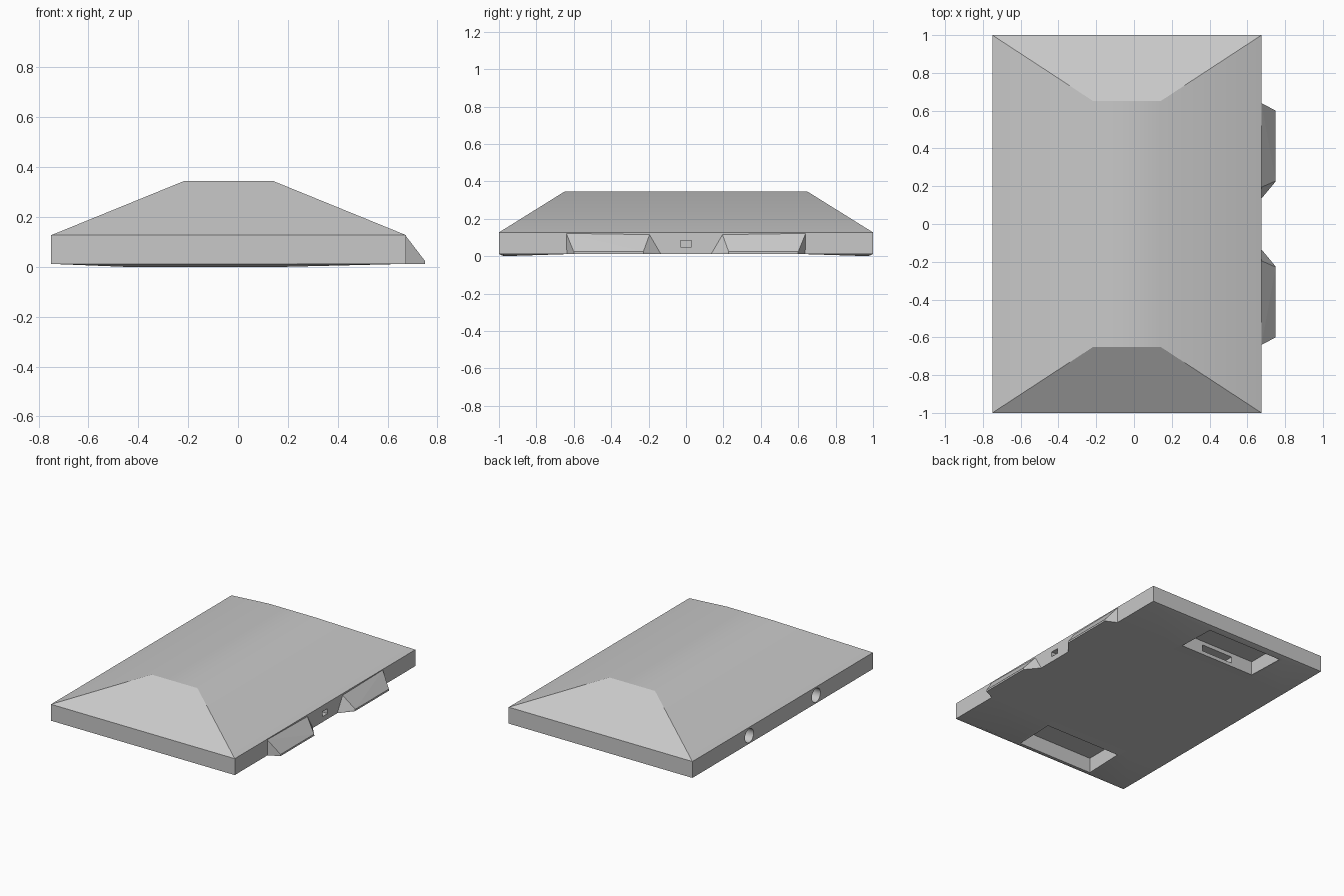
import bpy, bmesh, math
from mathutils import Matrix, Vector

cube = bpy.data.objects.get("Cube")
if cube:
    bpy.data.objects.remove(cube, do_unlink=True)

grey = bpy.data.materials.new("light_grey")
grey.use_nodes = True
color = (0.58, 0.58, 0.58, 1)
grey.diffuse_color = color
grey.node_tree.nodes["Principled BSDF"].inputs["Base Color"].default_value = color


def make_object(name, bm):
    bmesh.ops.recalc_face_normals(bm, faces=bm.faces)
    mesh = bpy.data.meshes.new(name)
    bm.to_mesh(mesh)
    bm.free()
    mesh.materials.append(grey)
    obj = bpy.data.objects.new(name, mesh)
    bpy.context.collection.objects.link(obj)
    return obj


def select_only(obj):
    bpy.ops.object.select_all(action='DESELECT')
    obj.select_set(True)
    bpy.context.view_layer.objects.active = obj


def cut(target, cutter):
    cutter.hide_render = True
    mod = target.modifiers.new("cut", 'BOOLEAN')
    mod.operation = 'DIFFERENCE'
    mod.solver = 'EXACT'
    mod.object = cutter
    select_only(target)
    bpy.ops.object.modifier_apply(modifier=mod.name)
    bpy.data.objects.remove(cutter, do_unlink=True)


def box(name, low, high):
    bm = bmesh.new()
    low, high = Vector(low), Vector(high)
    size = high - low
    mat = Matrix.Translation((low + high) / 2) @ Matrix.Diagonal((*size, 1))
    bmesh.ops.create_cube(bm, size=1, matrix=mat)
    return make_object(name, bm)


LEFT, RIGHT, BASE, EAVE, TOP = -0.75, 0.675, 0.012, 0.127, 0.345

# Housing: slightly bulged underside, upright walls, hipped roof
bm = bmesh.new()
xs = [LEFT, -0.45, 0.18, RIGHT]
ys = [-1, -0.975, -0.6, 0.6, 0.975, 1]
grid = [[bm.verts.new((x, y, 0 if x in xs[1:3] and abs(y) == 0.975 else BASE))
         for y in ys] for x in xs]
for i in range(len(xs) - 1):
    for j in range(len(ys) - 1):
        bm.faces.new((grid[i][j], grid[i + 1][j], grid[i + 1][j + 1], grid[i][j + 1]))
eave = [bm.verts.new((x, y, EAVE)) for x, y in
        ((LEFT, -1), (RIGHT, -1), (RIGHT, 1), (LEFT, 1))]
crown = [bm.verts.new((x, y, TOP)) for x, y in
         ((-0.215, -0.65), (0.14, -0.65), (0.14, 0.65), (-0.215, 0.65))]
rims = [[col[0] for col in grid], grid[-1],
        [col[-1] for col in reversed(grid)], grid[0][::-1]]
for k in range(4):
    n = (k + 1) % 4
    bm.faces.new(rims[k] + [eave[n], eave[k]])
    bm.faces.new((eave[k], eave[n], crown[n], crown[k]))
bm.faces.new(crown)
housing = make_object("housing", bm)

# Pockets under both ends and round holes in the left-hand wall
for side in (-1, 1):
    y0, y1 = sorted((side * 0.68, side * 0.96))
    cut(housing, box("pocket_cutter", (-0.43, y0, -0.1), (0.16, y1, 0.107)))
    bm = bmesh.new()
    place = Matrix.Translation((LEFT, side * 0.37, 0.068)) @ Matrix.Rotation(math.pi / 2, 4, 'Y')
    bmesh.ops.create_cone(bm, cap_ends=True, segments=32, radius1=0.048,
                          radius2=0.048, depth=0.2, matrix=place)
    cut(housing, make_object("hole_cutter", bm))

# Slot inside the back pocket and small port between the tabs
cut(housing, box("slot_cutter", (-0.26, 0.62, 0.035), (-0.01, 0.72, 0.08)))
cut(housing, box("port_cutter", (0.63, -0.03, 0.05), (0.72, 0.03, 0.085)))
select_only(housing)
bpy.ops.object.shade_smooth_by_angle(angle=math.radians(30))

# Wedge-shaped tabs on the right-hand wall
for side, name in ((-1, "front_tab"), (1, "back_tab")):
    bm = bmesh.new()
    for x, y, z in ((RIGHT, 0.64, 0.122), (RIGHT, 0.195, 0.115),
                    (RIGHT, 0.637, BASE), (RIGHT, 0.135, BASE),
                    (0.75, 0.6, 0.024), (0.75, 0.228, 0.024),
                    (0.75, 0.6, BASE), (0.75, 0.225, BASE)):
        bm.verts.new((x, side * y, z))
    bmesh.ops.convex_hull(bm, input=bm.verts)
    bmesh.ops.dissolve_limit(bm, angle_limit=0.02, verts=bm.verts, edges=bm.edges)
    make_object(name, bm)
